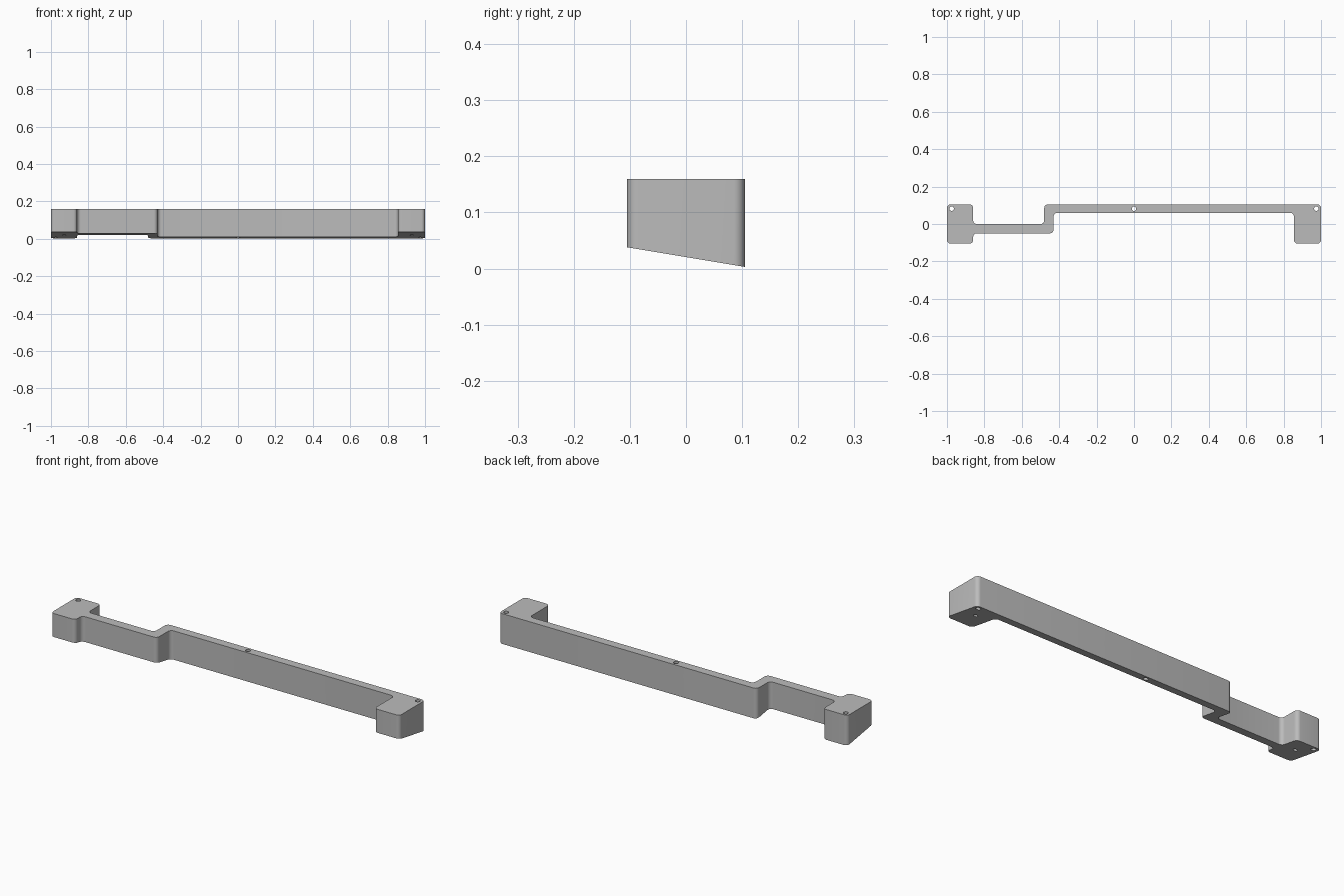
import bpy, bmesh, math
from mathutils import Vector

if "Cube" in bpy.data.objects:
    bpy.data.objects.remove(bpy.data.objects["Cube"])

TOP = 0.16
ROUND = 0.02


def base_height(y):
    # Sloping underside: low at the back, high at the front
    return 0.0205 - y * 0.167


def material(name, colour):
    m = bpy.data.materials.new(name)
    m.use_nodes = True
    m.diffuse_color = colour
    m.node_tree.nodes["Principled BSDF"].inputs["Base Color"].default_value = colour
    return m


grey = material("light grey", (0.5, 0.5, 0.5, 1))


def rounded(points, radius, steps=8):
    # Replace each right-angled corner with a tangent arc
    out = []
    for i, p in enumerate(points):
        p = Vector(p)
        a = (Vector(points[i - 1]) - p).normalized()
        b = (Vector(points[(i + 1) % len(points)]) - p).normalized()
        centre = p + (a + b) * radius
        for k in range(steps + 1):
            t = math.pi / 2 * k / steps
            out.append(centre - b * radius * math.cos(t) - a * radius * math.sin(t))
    return out


def mesh_object(name, bm):
    bmesh.ops.recalc_face_normals(bm, faces=bm.faces)
    mesh = bpy.data.meshes.new(name)
    bm.to_mesh(mesh)
    bm.free()
    mesh.materials.append(grey)
    obj = bpy.data.objects.new(name, mesh)
    bpy.context.collection.objects.link(obj)
    return obj


# Bracket outline: end blocks joined by a stepped rail
outline = [(-1, -0.105), (-0.86, -0.105), (-0.86, -0.05), (-0.43, -0.05),
           (-0.43, 0.06), (0.855, 0.06), (0.855, -0.105), (1, -0.105),
           (1, 0.105), (-0.48, 0.105), (-0.48, 0), (-0.86, 0),
           (-0.86, 0.105), (-1, 0.105)]
bm = bmesh.new()
profile = rounded(outline, ROUND)
lower = [bm.verts.new((p.x, p.y, base_height(p.y))) for p in profile]
upper = [bm.verts.new((p.x, p.y, TOP)) for p in profile]
bm.faces.new(lower)
bm.faces.new(upper)
for i in range(len(profile)):
    j = (i + 1) % len(profile)
    bm.faces.new((lower[i], lower[j], upper[j], upper[i]))
bracket = mesh_object("stepped_bracket", bm)

# Screw holes through the rail and blocks, blind holes under the blocks
bm = bmesh.new()


def hole(x, y, radius, z0, z1):
    made = bmesh.ops.create_cone(bm, cap_ends=True, segments=32, radius1=radius,
                                 radius2=radius, depth=z1 - z0)
    bmesh.ops.translate(bm, verts=made["verts"], vec=(x, y, (z0 + z1) / 2))


for x in (-0.975, 0, 0.975):
    hole(x, 0.082, 0.012, -0.1, 0.3)
for x in (-0.93, 0.93):
    hole(x, 0.01, 0.01, -0.1, 0.06)
cutter = mesh_object("hole_cutter", bm)

cut = bracket.modifiers.new("holes", "BOOLEAN")
cut.object = cutter
cut.operation = "DIFFERENCE"
cut.solver = "EXACT"
bpy.context.view_layer.objects.active = bracket
bracket.select_set(True)
bpy.ops.object.modifier_apply(modifier=cut.name)
bpy.data.objects.remove(cutter)

bpy.ops.object.select_all(action="DESELECT")
bracket.select_set(True)
bpy.ops.object.shade_smooth_by_angle(angle=math.radians(30))
